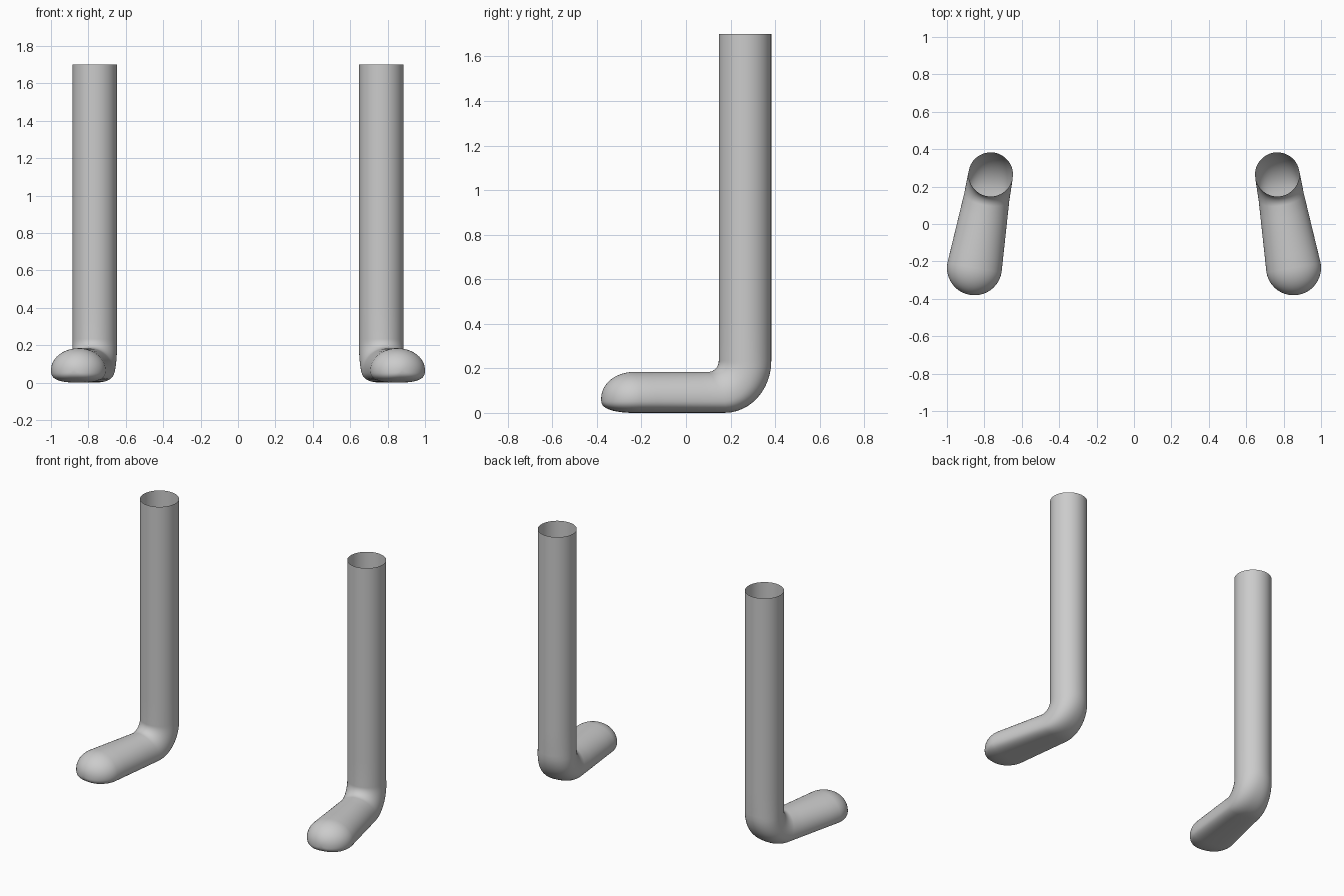
import bpy, bmesh, math
from mathutils import Vector

if "Cube" in bpy.data.objects:
    bpy.data.objects.remove(bpy.data.objects["Cube"])

SIDES = 48
LEG = Vector((0.766, 0.265, 0))            # leg axis on the ground
TOE = Vector((0.853, -0.234, 0))           # centre of the round toe
FWD = (TOE - LEG).normalized()             # foot direction
SIDE = Vector((0, 0, 1)).cross(FWD)
REACH = (TOE - LEG).length
R, TOE_R, TOP, TALL = 0.118, 0.147, 1.70, 0.184


def spow(v, p):
    return math.copysign(abs(v) ** p, v)


def ring(bm, inner, outer, width, foot):
    """Cross-section between an inner and outer profile point (distance, height).
    foot = 0 gives a round leg, foot = 1 the flat-soled foot."""
    a, b = (FWD * p[0] + Vector((0, 0, p[1])) for p in (inner, outer))
    mid = b.lerp(a, 0.5 - 0.14 * foot)
    verts = []
    for i in range(SIDES):
        t = math.tau * i / SIDES
        c, s = math.cos(t), math.sin(t)
        if s < 0:                          # flatter underside
            p = 1 - 0.28 * foot
            c, s = spow(c, p), spow(s, p)
        u = (a - mid) * s if s >= 0 else (b - mid) * -s
        verts.append(bm.verts.new(LEG + mid + u + SIDE * c * width))
    return verts


bm = bmesh.new()
rings = []

# straight open leg
for z in (TOP, 1.2, 0.7, 0.4):
    rings.append(ring(bm, (R, z), (-R, z), R, 0))

# bend at the heel
ri, ro_d, ro_z = 0.05, 0.215, 0.235
for k in range(13):
    t = math.pi / 2 * k / 12
    c, s = math.cos(t), math.sin(t)
    inner = (R + ri * (1 - c), TALL + ri * (1 - s))
    outer = (-R + ro_d * (1 - c), ro_z * (1 - s))
    rings.append(ring(bm, inner, outer, R + 0.004 * k / 12, k / 12))

# foot, widening towards the toe
for k in range(1, 6):
    f = k / 5
    d_in = R + ri + (REACH - R - ri) * f
    d_out = -R + ro_d + (REACH + R - ro_d) * f
    rings.append(ring(bm, (d_in, TALL), (d_out, 0), 0.122 + (TOE_R - 0.122) * f, 1))

# rounded toe
mid_z = TALL * 0.36
for k in range(1, 12):
    t = math.pi / 2 * k / 12
    c, d = math.cos(t), REACH + TOE_R * math.sin(t)
    rings.append(ring(bm, (d, mid_z + (TALL - mid_z) * c),
                      (d, mid_z * (1 - c ** 0.65)), TOE_R * c, 1))

for r0, r1 in zip(rings, rings[1:]):
    for i in range(SIDES):
        j = (i + 1) % SIDES
        bm.faces.new((r0[i], r0[j], r1[j], r1[i]))
tip = bm.verts.new(LEG + FWD * (REACH + TOE_R) + Vector((0, 0, mid_z)))
for i in range(SIDES):
    bm.faces.new((rings[-1][i], rings[-1][(i + 1) % SIDES], tip))
bmesh.ops.recalc_face_normals(bm, faces=bm.faces)

mesh = bpy.data.meshes.new("leg_with_foot")
bm.to_mesh(mesh)
bm.free()
mat = bpy.data.materials.new("light grey")
mat.diffuse_color = (0.6, 0.6, 0.6, 1)
mat.use_nodes = True
mat.node_tree.nodes["Principled BSDF"].inputs["Base Color"].default_value = mat.diffuse_color
mesh.materials.append(mat)
leg = bpy.data.objects.new("leg_with_foot", mesh)
bpy.context.collection.objects.link(leg)
bpy.context.view_layer.objects.active = leg
leg.select_set(True)
bpy.ops.object.shade_smooth_by_angle(angle=math.radians(50))

# the second leg mirrors the first
mirror = leg.modifiers.new("mirror", 'MIRROR')
mirror.use_axis[0] = True
mirror.use_mirror_merge = False
